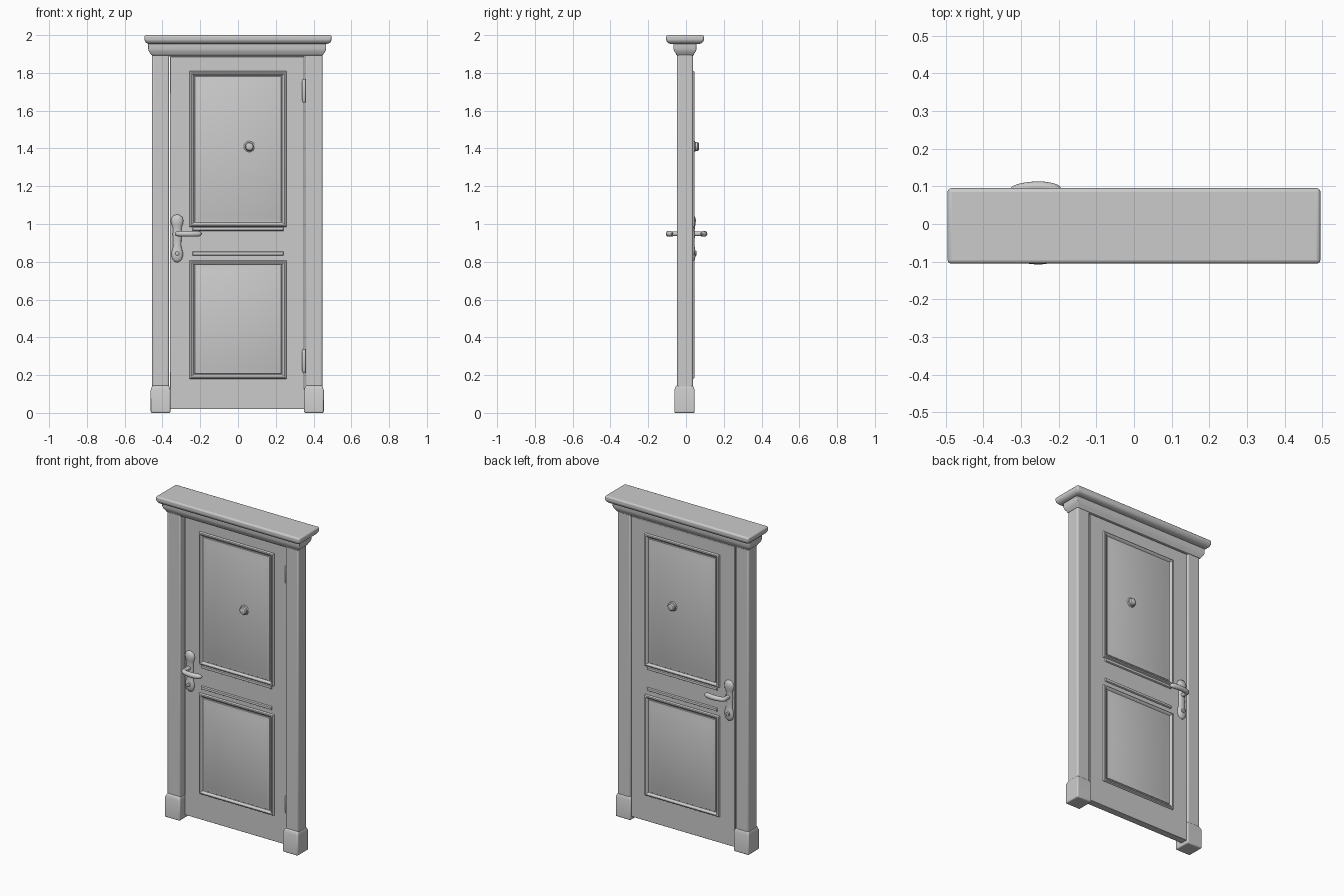
import bpy, bmesh, math

if "Cube" in bpy.data.objects:
    bpy.data.objects.remove(bpy.data.objects["Cube"])

FRONT, BACK = -0.010, 0.034          # door leaf faces
SIDES = (("front", -1, FRONT), ("back", 1, BACK))


def loft(name, rings, bevel=0.0, segs=3, angle=35):
    """Bridge rings of equal length, cap both ends, optionally bevel."""
    bm = bmesh.new()
    vs = [[bm.verts.new(p) for p in r] for r in rings]
    n = len(vs[0])
    for a, b in zip(vs, vs[1:]):
        for i in range(n):
            j = (i + 1) % n
            bm.faces.new((a[i], a[j], b[j], b[i]))
    bm.faces.new(vs[0])
    bm.faces.new(vs[-1])
    bmesh.ops.recalc_face_normals(bm, faces=bm.faces)
    me = bpy.data.meshes.new(name)
    bm.to_mesh(me)
    bm.free()
    ob = bpy.data.objects.new(name, me)
    bpy.context.collection.objects.link(ob)
    if bevel:
        m = ob.modifiers.new("bevel", "BEVEL")
        m.width, m.segments, m.limit_method = bevel, segs, "ANGLE"
    smooth(ob, angle)
    return ob


def smooth(ob, angle=35):
    bpy.ops.object.select_all(action="DESELECT")
    ob.select_set(True)
    bpy.context.view_layer.objects.active = ob
    bpy.ops.object.shade_smooth_by_angle(angle=math.radians(angle))


def slab(name, layers, cx, cy, bevel=0.0):
    """Stack of rectangles: (half width, half depth, z)."""
    return loft(name, [[(cx - a, cy - b, z), (cx + a, cy - b, z),
                        (cx + a, cy + b, z), (cx - a, cy + b, z)]
                       for a, b, z in layers], bevel)


def relief(name, x0, x1, z0, z1, steps, sign, face):
    """Nested rectangles on a door face: (inset, height)."""
    return loft(name, [[(x0 + d, face + sign * h, z0 + d), (x1 - d, face + sign * h, z0 + d),
                        (x1 - d, face + sign * h, z1 - d), (x0 + d, face + sign * h, z1 - d)]
                       for d, h in steps], angle=25)


def circle(n, fn):
    return [fn(math.cos(2 * math.pi * i / n), math.sin(2 * math.pi * i / n)) for i in range(n)]


# Frame posts and plinth blocks
for side, s in (("left", -1), ("right", 1)):
    cx = -0.004 + s * 0.406
    slab(f"{side}_post", [(0.045, 0.042, 0.01), (0.045, 0.042, 1.9)], cx, -0.005, 0.009)
    slab(f"{side}_plinth", [(0.052, 0.054, 0), (0.052, 0.054, 0.122), (0.044, 0.044, 0.145)],
         cx, -0.008, 0.007)

# Head rail and moulded cornice
slab("head_rail", [(0.37, 0.04, 1.888), (0.37, 0.04, 1.92)], -0.004, -0.005)
slab("cornice_lower", [(0.453, 0.046, 1.893), (0.459, 0.049, 1.903), (0.467, 0.057, 1.914),
                       (0.472, 0.061, 1.928), (0.472, 0.061, 1.962)], -0.005, -0.005, 0.004)
slab("cornice_top", [(0.478, 0.083, 1.953), (0.495, 0.100, 1.967), (0.495, 0.100, 2.0)],
     0, -0.005, 0.010)

# Door leaf
slab("door_leaf", [(0.356, 0.022, 0.02), (0.356, 0.022, 1.886)], -0.004, 0.012, 0.003)

moulding = [(0, -0.003), (0, 0.004), (0.004, 0.010), (0.010, 0.012), (0.016, 0.010),
            (0.021, 0.004), (0.023, 0.001), (0.027, 0.001), (0.029, 0.004),
            (0.050, 0.009), (0.055, 0.011)]
bar = [(0, -0.003), (0, 0.004), (0.003, 0.009), (0.007, 0.010)]
plate = [(0.797, .003), (0.802, .015), (0.812, .024), (0.83, .030), (0.85, .030), (0.868, .025),
         (0.885, .021), (0.92, .022), (0.945, .024), (0.97, .022), (0.985, .024),
         (1.0, .030), (1.02, .033), (1.036, .027), (1.046, .016), (1.05, .003)]
peep = [(0.026, -.003), (0.029, .004), (0.029, .012), (0.024, .016), (0.024, .026),
        (0.019, .033), (0.010, .036)]

for side, s, f in SIDES:
    # Raised panels with moulding, and the trims of the middle rail
    relief(f"{side}_upper_panel", -0.257, 0.257, 0.985, 1.81, moulding, s, f)
    relief(f"{side}_lower_panel", -0.257, 0.257, 0.18, 0.808, moulding, s, f)
    for z in (0.965, 0.835):
        relief(f"{side}_rail_trim", -0.242, 0.242, z - 0.001, z + 0.019, bar, s, f)

    # Spyhole
    loft(f"{side}_spyhole", [circle(16, lambda c, q: (0.06 + r * c, f + s * h, 1.41 + r * q))
                             for r, h in peep])

    # Handle plate and keyhole boss
    loft(f"{side}_handle_plate", [circle(24, lambda c, q: (-0.322 + w * c, f + w * 0.55 * q, z))
                                  for z, w in plate], angle=60)
    loft(f"{side}_keyhole_boss", [circle(16, lambda c, q: (-0.322 + r * c, f + s * h, 0.845 + r * q))
                                  for r, h in ((0.014, 0.005), (0.014, 0.018), (0.010, 0.021))])

    # Bowed lever
    tip = 0.097 if s > 0 else -0.091
    k = tip - f
    path = [(-0.322, 0.0, 0.9), (-0.322, 0.45, 0.9), (-0.322, 0.82, 1.0), (-0.30, 0.97, 1.05),
            (-0.25, 1.03, 1.15), (-0.215, 0.94, 1.15), (-0.200, 0.86, 0.95), (-0.193, 0.82, 0.35)]
    cu = bpy.data.curves.new(f"{side}_lever", "CURVE")
    cu.dimensions = "3D"
    cu.bevel_depth, cu.bevel_resolution, cu.use_fill_caps = 0.0135, 5, True
    sp = cu.splines.new("NURBS")
    sp.points.add(len(path) - 1)
    for p, (x, d, r) in zip(sp.points, path):
        p.co, p.radius = (x, f + k * d, 0.948, 1), r
    sp.order_u, sp.use_endpoint_u, sp.resolution_u = 3, True, 6
    lever = bpy.data.objects.new(f"{side}_lever", cu)
    bpy.context.collection.objects.link(lever)
    bpy.ops.object.select_all(action="DESELECT")
    lever.select_set(True)
    bpy.context.view_layer.objects.active = lever
    bpy.ops.object.convert(target="MESH")
    smooth(bpy.context.view_layer.objects.active, 60)

# Hinges on the right edge
for label, z in (("upper", 1.705), ("lower", 0.275)):
    knuckle = [(0.006, -0.063), (0.009, -0.054), (0.012, -0.048), (0.012, 0.048),
               (0.009, 0.054), (0.006, 0.063)]
    loft(f"{label}_hinge", [circle(16, lambda c, q: (0.350 + r * c, FRONT - 0.006 + r * q, z + h))
                            for r, h in knuckle])
